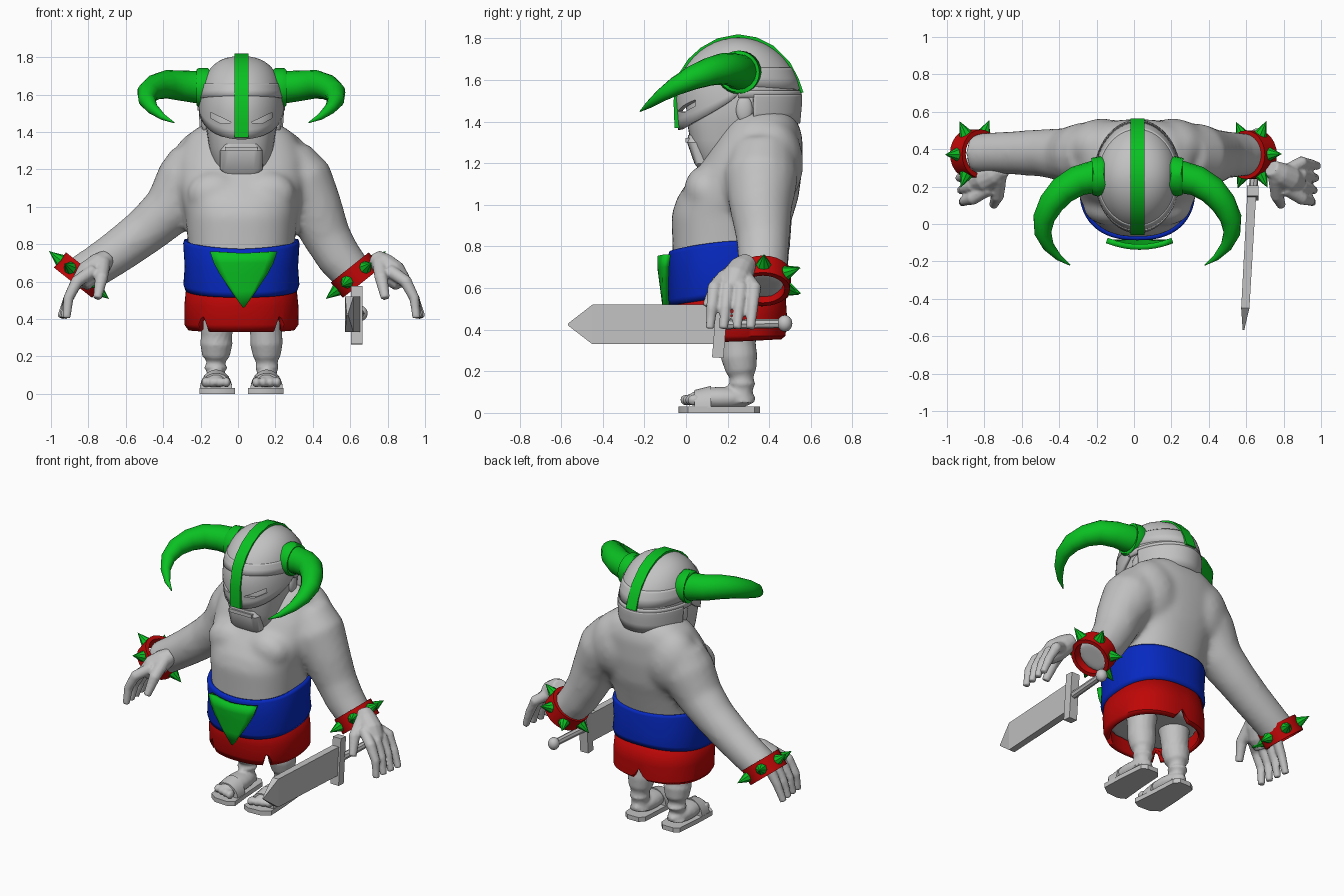
import bpy, bmesh, math
from math import sin, cos, pi
from mathutils import Vector, Matrix

if "Cube" in bpy.data.objects:
    bpy.data.objects.remove(bpy.data.objects["Cube"])
CX = 0.018  # body centre line


def material(name, rgb):
    m = bpy.data.materials.new(name)
    m.use_nodes = True
    m.diffuse_color = (*rgb, 1)
    m.node_tree.nodes["Principled BSDF"].inputs["Base Color"].default_value = (*rgb, 1)
    return m


GREY = material("stone grey", (0.54, 0.54, 0.54))
GREEN = material("bright green", (0.003, 0.53, 0.016))
RED = material("deep red", (0.52, 0.002, 0.002))
BLUE = material("royal blue", (0.002, 0.022, 0.53))


def finish(name, bm, mat, angle=40, solid=0, remesh=0, smooth=4):
    bmesh.ops.recalc_face_normals(bm, faces=bm.faces)
    me = bpy.data.meshes.new(name)
    bm.to_mesh(me)
    bm.free()
    me.materials.append(mat)
    ob = bpy.data.objects.new(name, me)
    bpy.context.collection.objects.link(ob)
    if angle and not remesh:
        bpy.ops.object.select_all(action='DESELECT')
        ob.select_set(True)
        bpy.context.view_layer.objects.active = ob
        bpy.ops.object.shade_smooth_by_angle(angle=math.radians(angle))
    if solid:
        mod = ob.modifiers.new("thickness", 'SOLIDIFY')
        mod.thickness, mod.offset = solid, -1
    if remesh:
        mod = ob.modifiers.new("blend", 'REMESH')
        mod.mode, mod.voxel_size, mod.use_smooth_shade = 'VOXEL', remesh, True
        mod = ob.modifiers.new("soften", 'SMOOTH')
        mod.factor, mod.iterations = 0.5, smooth
    return ob


def loft(bm, rings, caps=True, closed=True):
    rows = [[bm.verts.new(p) for p in r] for r in rings]
    n = len(rows[0])
    for a, b in zip(rows, rows[1:]):
        for i in range(n if closed else n - 1):
            j = (i + 1) % n
            bm.faces.new((a[i], a[j], b[j], b[i]))
    if caps:
        bm.faces.new(rows[0][::-1])
        bm.faces.new(rows[-1])


def oval(z, front, back, half, n=40, p=2.4):
    def power(v):
        return math.copysign(abs(v) ** (2 / p), v)
    return [Vector((CX + half * power(sin(2 * pi * i / n)),
                    (front + back) / 2 - (back - front) / 2 * power(cos(2 * pi * i / n)), z))
            for i in range(n)]


def tube(bm, pts, n=16):
    cs = [Vector(p[:3]) for p in pts]
    rings = []
    for k, c in enumerate(cs):
        d = cs[min(k + 1, len(cs) - 1)] - cs[max(k - 1, 0)]
        q = d.to_track_quat('Z', 'Y')
        rings.append([c + q @ Vector((cos(2 * pi * i / n), sin(2 * pi * i / n), 0)) * pts[k][3]
                      for i in range(n)])
    loft(bm, rings)


def ball(bm, c, r):
    bmesh.ops.create_uvsphere(bm, u_segments=20, v_segments=12, radius=1,
                              matrix=Matrix.LocRotScale(Vector(c), None, Vector(r)))


def box(bm, c, size, rot=0):
    bmesh.ops.create_cube(bm, size=1, matrix=Matrix.Translation(c)
                          @ Matrix.Rotation(rot, 4, 'X') @ Matrix.Diagonal((*size, 1)))


def side(s, pts):  # place points given as offsets from the centre line
    return [(CX + s * p[0], *p[1:]) for p in pts]


# Torso, chest, shoulder blades and arms blended into one skin
bm = bmesh.new()
loft(bm, [oval(*r) for r in (
    (.42, -.04, .44, .27), (.62, -.06, .45, .28), (.8, -.065, .47, .285), (.95, -.07, .515, .3),
    (1.03, -.045, .54, .32), (1.1, 0, .55, .335), (1.18, .06, .56, .345), (1.25, .1, .56, .34),
    (1.33, .15, .56, .315), (1.39, .19, .54, .28), (1.44, .23, .51, .21))])
for s in (1, -1):
    ball(bm, (CX + s * .14, .09, 1.07), (.15, .1, .12))
    ball(bm, (CX + s * .19, .41, 1.2), (.19, .155, .22))
tube(bm, [(.25, .37, 1.24, .16), (.335, .36, 1.13, .18), (.415, .36, .98, .15),
          (.475, .37, .84, .13), (.54, .37, .73, .122), (.635, .37, .615, .108)])
tube(bm, [(-.21, .38, 1.24, .16), (-.27, .37, 1.13, .175), (-.37, .37, .98, .145),
          (-.49, .38, .875, .128), (-.63, .38, .77, .118), (-.74, .38, .695, .112),
          (-.85, .376, .625, .108)])
finish("torso_and_arms", bm, GREY, remesh=.02, smooth=8)


# Skirt and belt wrapped round the hips
def wrap(name, rows, lift, mat, thick):
    bm = bmesh.new()
    rings = [oval(*r, n=96) for r in rows]
    for k, ring in enumerate(rings):
        for i, p in enumerate(ring):
            p.z += lift(k, 2 * pi * i / 96)
    loft(bm, rings, caps=False)
    return finish(name, bm, mat, solid=thick)


def notch(k, a):
    cut = max(max(0, .1 - abs(a - c) * 1.1) for c in (.68, pi, 2 * pi - .68))
    return (.012 - .012 * cos(a) + cut, cut * .6, 0, 0)[k]


def belt_lift(k, a):
    if k < 2:
        return .04 - .04 * cos(a)
    return (0, -.035 * max(0, cos(a)) + .015 * abs(sin(a)) + .015 * max(0, -cos(a)))[k > 2]


wrap("skirt", [(.33, -.045, .46, .285), (.37, -.06, .48, .305), (.47, -.07, .485, .305),
               (.62, -.07, .475, .29)], notch, RED, .025)
wrap("belt", [(.515, -.08, .485, .3), (.545, -.087, .49, .31), (.68, -.085, .485, .303),
              (.79, -.087, .49, .311), (.81, -.08, .485, .305)], belt_lift, BLUE, .03)

# Curved shield plate on the belt
bm = bmesh.new()
loft(bm, [[Vector((.03 + w * t / 4, -.138 + 1.1 * (w * t / 4) ** 2 + .13 * max(0, .7 - z),
                   z + .01 * abs(t / 4) * (z > .75))) for t in range(-4, 5)]
          for z, w in ((.752, .18), (.7, .16), (.64, .128), (.55, .068), (.462, .005))],
     caps=False, closed=False)
finish("belt_shield", bm, GREEN, solid=.03)

# Face, jaw, beard and ears
bm = bmesh.new()
loft(bm, [oval(*r, p=2.9) for r in (
    (1.17, .08, .32, .11), (1.21, .055, .36, .145), (1.31, .02, .44, .172), (1.4, .005, .47, .185),
    (1.48, .0, .5, .2), (1.6, .03, .47, .18))])
for s in (1, -1):
    ball(bm, (CX + s * .195, .28, 1.46), (.02, .04, .065))
finish("head", bm, GREY, 35)
bm = bmesh.new()
loft(bm, [oval(*r, n=24, p=5) for r in (
    (1.165, .065, .16, .085), (1.2, .04, .16, .115), (1.3, .005, .16, .115), (1.335, .01, .16, .09))])
box(bm, (CX, .008, 1.31), (.17, .02, .022))
finish("beard", bm, GREY, 30)


# Helmet with a lower mask, eye slots, raised band and neck guard
def helm(a, z, grow=1):
    h = max(0, z - 1.5) / .305
    low = 1 - .3 * max(0, 1.5 - z)
    wide, deep = (low * max(0, 1 - h ** p) ** (1 / p) for p in (2.5, 2))
    return Vector((CX + .228 * wide * grow * sin(a), .25 - .3 * deep * grow * cos(a), z))


def helm_part(name, low, high, grow, thick, span=(0, 2 * pi), rows=10, n=64):
    bm = bmesh.new()
    full = span[1] - span[0] > 6
    angles = [span[0] + (span[1] - span[0]) * i / (n if full else n - 1) for i in range(n)]
    rings = []
    for k in range(rows + 1):
        t = sin(k / rows * pi / 2)
        rings.append([helm(a, low(a) + (high - low(a)) * t, grow) for a in angles])
    loft(bm, rings, caps=False, closed=full)
    return finish(name, bm, GREY, solid=thick)


shell = helm_part("helmet", lambda a: 1.53 - .17 * max(0, cos(a)) ** .8, 1.8045, 1, .02, rows=14)
helm_part("helmet_band", lambda a: 1.575 + .02 * cos(a), 1.66, 1.02, .02, rows=3)
helm_part("helmet_rim", lambda a: 1.515, 1.55, 1.025, .02, (pi * .5, pi * 1.5), 2)
helm_part("neck_guard", lambda a: 1.39, 1.53, 1.03, .025, (pi * .58, pi * 1.42), 4)

bm = bmesh.new()
for s in (1, -1):
    front = [Vector((CX + s * x, -.2, z)) for x, z in
             ((.05, 1.45), (.11, 1.445), (.165, 1.475), (.165, 1.505))]
    loft(bm, [front, [p + Vector((0, .32, 0)) for p in front]])
cutter = finish("eye_cutter", bm, GREY, 0)
cutter.hide_render = True
cutter.display_type = 'WIRE'
cutter.hide_set(True)
cut = shell.modifiers.new("eye slots", 'BOOLEAN')
cut.operation, cut.object = 'DIFFERENCE', cutter

# Crest strip over the helmet
bm = bmesh.new()
arc = [(-.055, 1.37), (-.06, 1.5), (-.035, 1.63), (.01, 1.7), (.07, 1.755), (.15, 1.8),
       (.25, 1.82), (.34, 1.805), (.42, 1.765), (.5, 1.685), (.54, 1.61), (.565, 1.54)]
rings = []
for y, z in arc:
    iy, iz = .25 + (y - .25) * .89, (1.5 + (z - 1.5) * .89 if z > 1.5 else z)
    rings.append([Vector((CX + x, yy, zz)) for x, yy, zz in
                  ((-.037, y, z), (.037, y, z), (.037, iy, iz), (-.037, iy, iz))])
loft(bm, rings)
finish("helmet_crest", bm, GREEN, 35)

for s, label in ((1, "left"), (-1, "right")):
    # Horn with collar
    bm = bmesh.new()
    tube(bm, side(s, [(.18, .26, 1.64, .09), (.24, .25, 1.64, .086), (.32, .23, 1.648, .081),
                      (.4, .18, 1.655, .076), (.46, .11, 1.64, .068), (.5, .03, 1.61, .058),
                      (.505, -.05, 1.57, .045), (.475, -.12, 1.525, .031), (.42, -.18, 1.48, .017),
                      (.36, -.22, 1.45, .003)]))
    tube(bm, side(s, [(.175, .26, 1.637, .095), (.18, .26, 1.637, .104), (.23, .25, 1.637, .104),
                      (.24, .25, 1.637, .095)]), 24)
    finish(label + "_horn", bm, GREEN, 45)

    # Leg and bare foot
    bm = bmesh.new()
    tube(bm, side(s, [(.125, .24, .5, .11), (.13, .25, .4, .092), (.132, .25, .33, .086),
                      (.134, .255, .27, .088), (.136, .265, .2, .074), (.137, .27, .14, .064),
                      (.137, .265, .05, .068)]))
    ball(bm, (CX + s * .135, .17, .07), (.075, .165, .055))
    for t in range(4):
        ball(bm, (CX + s * (.08 + .037 * t), .005 + .012 * t, .062), (.023, .035, .028))
    finish(label + "_leg", bm, GREY, remesh=.01, smooth=3)

    # Sandal sole and strap
    bm = bmesh.new()
    sole = side(s, [(.035, -.01), (.08, -.035), (.17, -.03), (.225, .01), (.22, .15), (.205, .33),
                    (.17, .355), (.09, .355), (.06, .32), (.05, .15)])
    loft(bm, [[Vector((x, y, z)) for x, y in sole] for z in (0, .03)])
    loft(bm, [[Vector((CX + s * .135 + .087 * cos(pi * i / 12), y, .025 + h * sin(pi * i / 12)))
               for i in range(13)] for y, h in ((.04, .085), (.12, .105))])
    finish(label + "_sandal", bm, GREY, 35)

    # Open hand hanging beside the wrist
    bm = bmesh.new()
    tube(bm, side(s, [(.715, .3, .73, .045), (.755, .27, .695, .065), (.81, .24, .645, .075),
                      (.86, .22, .59, .055)]), 12)
    for f in range(4):
        y = .125 + .065 * f
        tube(bm, side(s, [(.79, .19 + .03 * f, .66, .036), (.88, y + .01, .6, .034),
                          (.925, y, .51, .028), (.935 + .01 * f, y - .01, .405, .022)]), 10)
    tube(bm, side(s, [(.74, .25, .7, .042), (.748, .15, .62, .036), (.77, .1, .51, .024)]), 10)
    finish(label + "_hand", bm, GREY, remesh=.0085, smooth=3)

# Spiked wristbands
for label, centre, axis in (("left", (.63, .37, .635), (.62, 0, -.78)),
                            ("right", (-.85, .375, .635), (-.62, 0, -.78))):
    c, q = Vector(centre), Vector(axis).to_track_quat('Z', 'Y')
    bm = bmesh.new()
    loft(bm, [[c + q @ Vector((r * cos(pi * i / 12), r * sin(pi * i / 12), h)) for i in range(24)]
              for r, h in ((.105, -.052), (.13, -.052), (.13, .052), (.105, .052), (.105, -.052))],
         caps=False)
    bmesh.ops.remove_doubles(bm, verts=bm.verts, dist=.0001)
    finish(label + "_wristband", bm, RED, 35)
    bm = bmesh.new()
    for i in range(6):
        d = q @ Vector((cos(pi * i / 3 + .5), sin(pi * i / 3 + .5), 0))
        bmesh.ops.create_cone(bm, cap_ends=True, segments=8, radius1=.038, radius2=0, depth=.085,
                              matrix=Matrix.Translation(c + d * .163)
                              @ d.to_track_quat('Z', 'Y').to_matrix().to_4x4())
    finish(label + "_spikes", bm, GREEN, 0)

# Sword: blade, guard, grip and pommel
bm = bmesh.new()
loft(bm, [[Vector((x + t * dx, y, .425 + h * dz)) for dx, dz in ((1, 1), (-1, 1), (-1, -1), (1, -1))]
          for x, y, t, h in ((.63, .17, .024, .095), (.595, -.45, .022, .095), (.585, -.568, .004, .004))])
finish("sword_blade", bm, GREY, 0)
bm = bmesh.new()
box(bm, (.635, .165, .42), (.06, .055, .31), -.08)
tube(bm, [(.637, .17, .425, .024), (.655, .47, .43, .022)], 8)
ball(bm, (.657, .475, .43), (.036, .036, .04))
finish("sword_hilt", bm, GREY, 30)
